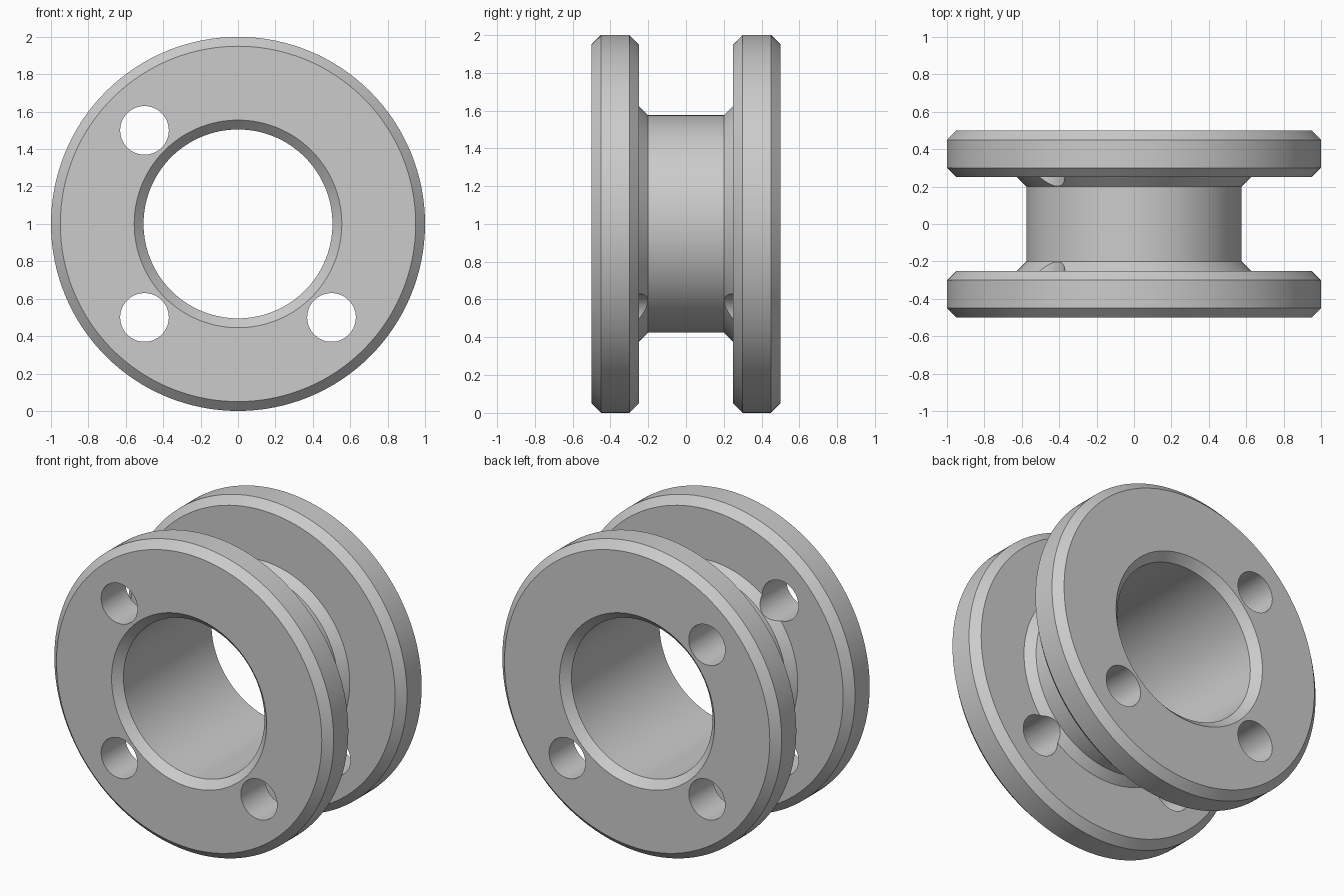
import bpy
import bmesh
from math import cos, sin, pi, radians

cube = bpy.data.objects.get("Cube")
if cube:
    bpy.data.objects.remove(cube, do_unlink=True)

SEGMENTS = 128
CENTRE_Z = 1.0

grey = bpy.data.materials.new("plain grey")
grey.use_nodes = True
colour = (0.6, 0.6, 0.6, 1)
grey.diffuse_color = colour
grey.node_tree.nodes["Principled BSDF"].inputs["Base Color"].default_value = colour


def add_object(name, bm):
    bmesh.ops.recalc_face_normals(bm, faces=bm.faces)
    mesh = bpy.data.meshes.new(name)
    bm.to_mesh(mesh)
    bm.free()
    mesh.materials.append(grey)
    obj = bpy.data.objects.new(name, mesh)
    bpy.context.collection.objects.link(obj)
    return obj


def revolve(name, profile):
    """Spin a closed (radius, y) profile about the y axis."""
    bm = bmesh.new()
    rings = []
    for i in range(SEGMENTS):
        a = 2 * pi * i / SEGMENTS
        rings.append([bm.verts.new((r * cos(a), y, CENTRE_Z + r * sin(a)))
                      for r, y in profile])
    n = len(profile)
    for i in range(SEGMENTS):
        here, after = rings[i], rings[(i + 1) % SEGMENTS]
        for j in range(n):
            k = (j + 1) % n
            bm.faces.new((here[j], here[k], after[k], after[j]))
    return add_object(name, bm)


# Flanged spool: bore chamfer, face, rim with chamfers, inner face, hub fillet
half = [(0.505, 0.45), (0.555, 0.5), (0.95, 0.5), (1.0, 0.45),
        (1.0, 0.3), (0.95, 0.25), (0.625, 0.25), (0.575, 0.2)]
spool = revolve("flanged_spool", half + [(r, -y) for r, y in reversed(half)])

# Bolt holes through both flanges
bm = bmesh.new()
for sx in (-1, 1):
    for sz in (-1, 1):
        made = bmesh.ops.create_cone(bm, cap_ends=True, segments=64,
                                     radius1=0.13, radius2=0.13, depth=1.4)
        for v in made["verts"]:
            x, y, z = v.co
            v.co = (x + 0.5 * sx, z, y + CENTRE_Z + 0.5 * sz)
cutter = add_object("bolt_hole_cutter", bm)
cutter.hide_render = True

holes = spool.modifiers.new("bolt holes", "BOOLEAN")
holes.operation = "DIFFERENCE"
holes.solver = "EXACT"
holes.object = cutter

# Apply the cut, then remove the helper
bpy.ops.object.select_all(action="DESELECT")
bpy.context.view_layer.objects.active = spool
spool.select_set(True)
bpy.ops.object.modifier_apply(modifier=holes.name)
bpy.data.objects.remove(cutter, do_unlink=True)
bpy.ops.object.shade_smooth_by_angle(angle=radians(30))
